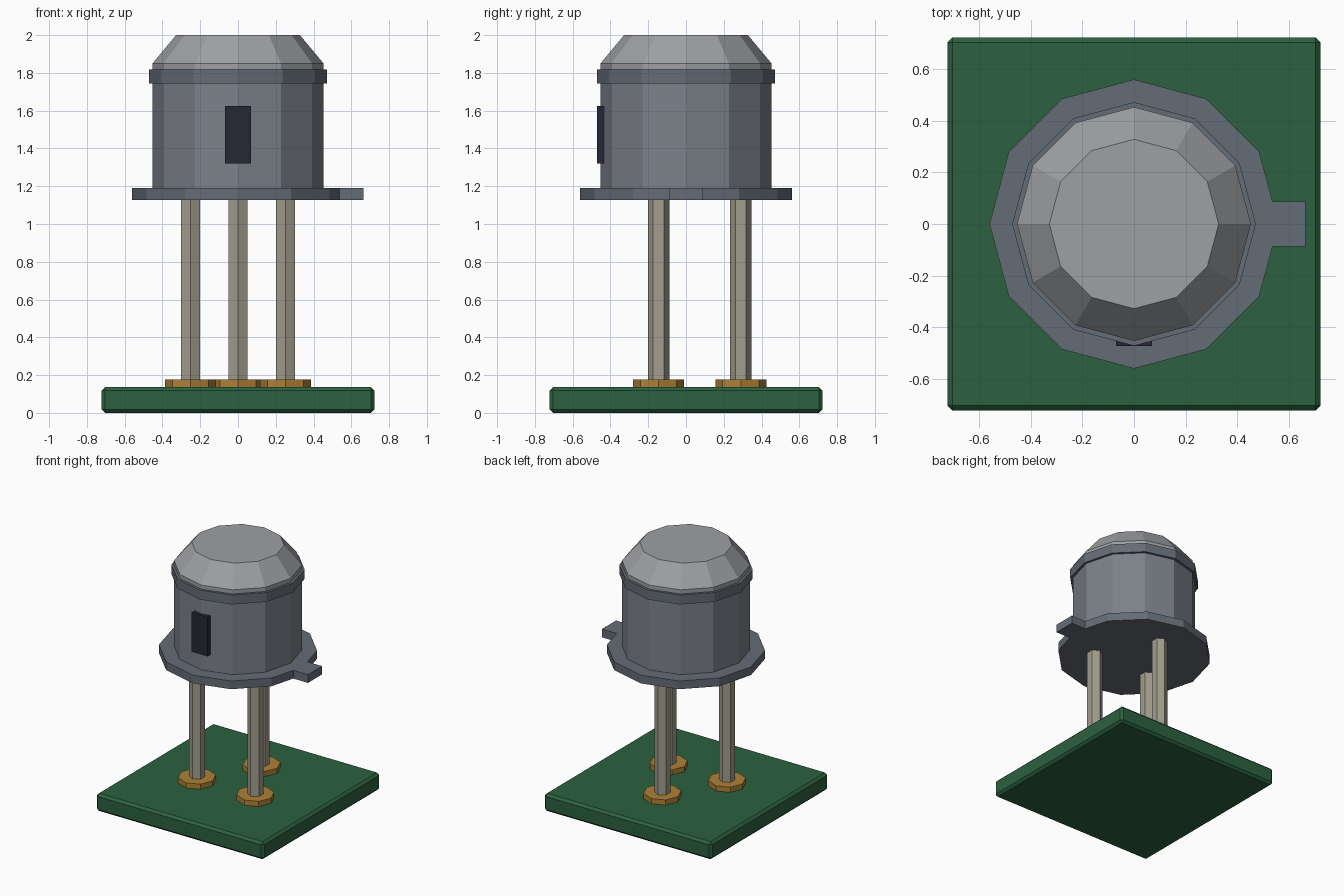
import bpy, bmesh, math

if "Cube" in bpy.data.objects:
    bpy.data.objects.remove(bpy.data.objects["Cube"])


def material(name, rgb):
    m = bpy.data.materials.new(name)
    m.diffuse_color = (*rgb, 1)
    m.use_nodes = True
    m.node_tree.nodes["Principled BSDF"].inputs["Base Color"].default_value = m.diffuse_color
    return m


GREEN = material("board_green", (0.025, 0.12, 0.05))
GOLD = material("pad_gold", (0.42, 0.22, 0.035))
PIN = material("pin_metal", (0.36, 0.34, 0.27))
STEEL = material("can_steel", (0.20, 0.22, 0.25))
DARK_STEEL = material("rim_steel", (0.13, 0.15, 0.18))
LIGHT = material("cap_steel", (0.34, 0.35, 0.37))
BLACK = material("window_black", (0.02, 0.02, 0.035))


def finish(name, bm, mat):
    bmesh.ops.recalc_face_normals(bm, faces=bm.faces)
    mesh = bpy.data.meshes.new(name)
    bm.to_mesh(mesh)
    bm.free()
    mesh.materials.append(mat)
    obj = bpy.data.objects.new(name, mesh)
    bpy.context.collection.objects.link(obj)
    return obj


def ring_points(n, r):
    # first corner on +x, counter-clockwise
    return [(r * math.cos(2 * math.pi * i / n), r * math.sin(2 * math.pi * i / n))
            for i in range(n)]


def stack(name, levels, mat, at=(0, 0)):
    """Closed solid through a list of (outline, z) levels."""
    bm = bmesh.new()
    loops = [[bm.verts.new((x + at[0], y + at[1], z)) for x, y in pts]
             for pts, z in levels]
    n = len(loops[0])
    for a, b in zip(loops, loops[1:]):
        for i in range(n):
            j = (i + 1) % n
            bm.faces.new((a[i], a[j], b[j], b[i]))
    bm.faces.new(loops[0][::-1])
    bm.faces.new(loops[-1])
    return finish(name, bm, mat)


def box(name, lo, hi, mat, bevel=0):
    (x0, y0, z0), (x1, y1, z1) = lo, hi
    rect = [(x0, y0), (x1, y0), (x1, y1), (x0, y1)]
    obj = stack(name, [(rect, z0), (rect, z1)], mat)
    if bevel:
        mod = obj.modifiers.new("bevel", "BEVEL")
        mod.width, mod.segments = bevel, 1
    return obj


# circuit board with chamfered edges
box("circuit_board", (-0.722, -0.722, 0), (0.722, 0.722, 0.137), GREEN, 0.018)

# three pins in a triangle, each on an octagonal pad
for i, deg in enumerate((90, 210, 330), 1):
    a = math.radians(deg)
    at = (0.29 * math.cos(a), 0.29 * math.sin(a))
    pad = ring_points(8, 0.135)
    stack(f"solder_pad_{i}", [(pad, 0.13), (pad, 0.177)], GOLD, at)
    hexagon = [(y, x) for x, y in ring_points(6, 0.057)]  # corners toward +-y
    stack(f"pin_{i}", [(hexagon, 0.14), (hexagon, 1.15)], PIN, at)

# base flange: 12-sided outline with the +x corner replaced by the locating tab
corners = ring_points(12, 0.56)
tab = [(0.537, -0.087), (0.664, -0.087), (0.664, 0.087), (0.537, 0.087)]
outline = tab + corners[1:]
stack("base_flange", [(outline, 1.126), (outline, 1.19)], DARK_STEEL)

# can body
body = ring_points(12, 0.453)
stack("can_body", [(body, 1.18), (body, 1.82)], STEEL)

# raised rim band
rim = ring_points(12, 0.472)
stack("rim_band", [(rim, 1.745), (rim, 1.818)], DARK_STEEL)

# sloped cap
stack("cap", [(body, 1.81), (body, 1.85), (ring_points(12, 0.328), 2.0)], LIGHT)

# dark window on the front
box("front_window", (-0.069, -0.472, 1.32), (0.069, -0.43, 1.625), BLACK)
